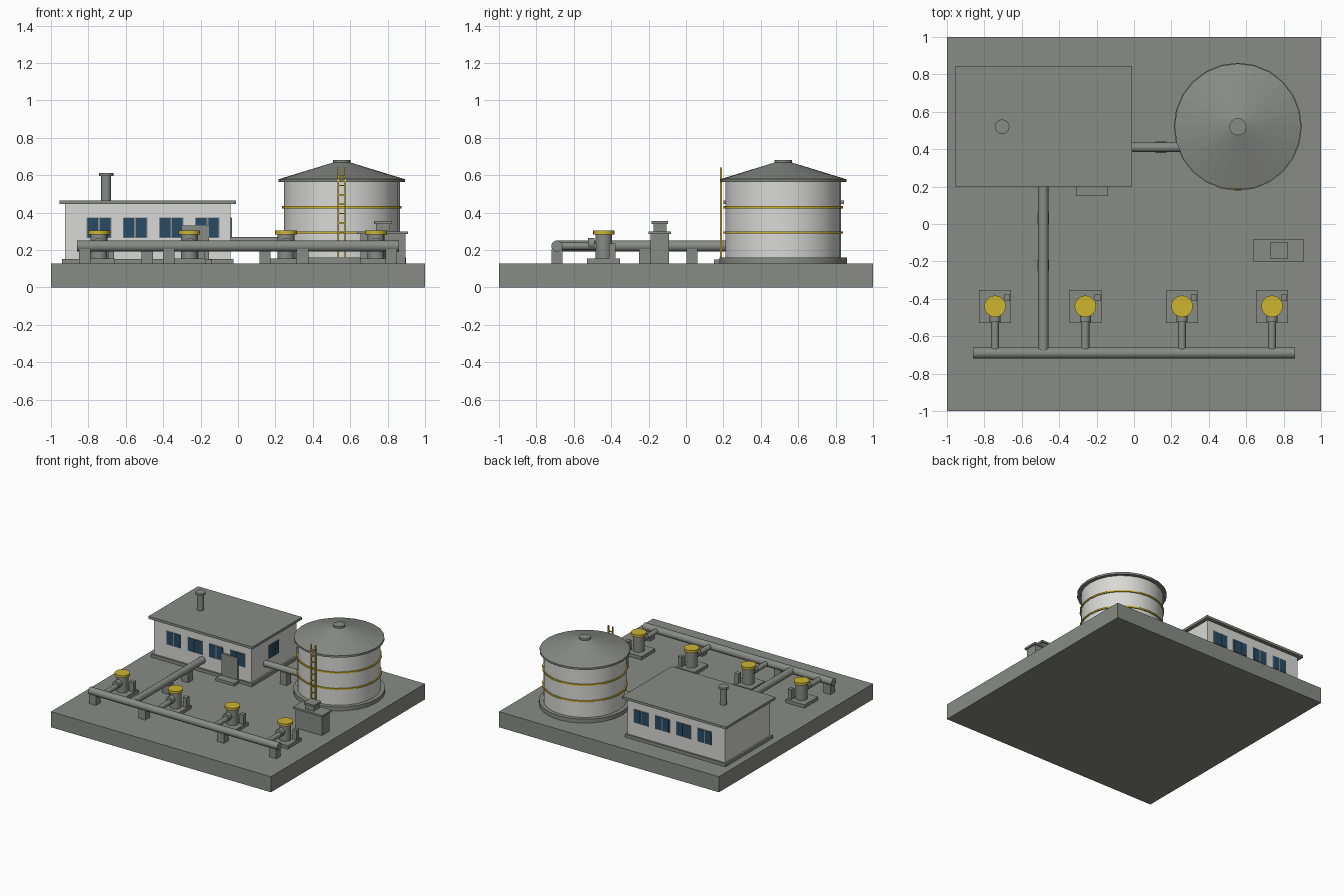
import bpy
import math
from mathutils import Vector

cube = bpy.data.objects.get("Cube")
if cube:
    bpy.data.objects.remove(cube, do_unlink=True)


def material(name, rgb):
    m = bpy.data.materials.new(name)
    m.use_nodes = True
    m.diffuse_color = (*rgb, 1)
    m.node_tree.nodes["Principled BSDF"].inputs["Base Color"].default_value = (*rgb, 1)
    return m


GREY = material("concrete grey", (0.25, 0.26, 0.24))
WHITE = material("pale wall", (0.69, 0.69, 0.68))
YELLOW = material("safety yellow", (0.62, 0.46, 0.03))
BLUE = material("window blue", (0.02, 0.07, 0.13))


def finish(name, mat, smooth=False):
    o = bpy.context.object
    o.name = name
    o.data.materials.append(mat)
    if smooth:
        bpy.ops.object.shade_smooth_by_angle(angle=math.radians(35))
    return o


def box(name, x, y, z, mat=GREY):
    """Box from (low, high) ranges on each axis."""
    bpy.ops.mesh.primitive_cube_add(size=1, location=[sum(r) / 2 for r in (x, y, z)])
    o = bpy.context.object
    o.scale = [r[1] - r[0] for r in (x, y, z)]
    bpy.ops.object.transform_apply(location=False, rotation=False, scale=True)
    return finish(name, mat)


def around(c, size):
    return (c - size / 2, c + size / 2)


def rod(name, a, b, r, mat=GREY, sides=16, r2=None, smooth=True):
    """Cylinder or cone frustum from point a to point b."""
    a, b = Vector(a), Vector(b)
    bpy.ops.mesh.primitive_cone_add(vertices=sides, radius1=r, radius2=r if r2 is None else r2,
                                    depth=(b - a).length, location=(a + b) / 2)
    bpy.context.object.rotation_euler = (b - a).to_track_quat("Z", "Y").to_euler()
    return finish(name, mat, smooth)


def upright(name, x, y, z0, z1, r, mat=GREY, sides=16, r2=None, smooth=True):
    return rod(name, (x, y, z0), (x, y, z1), r, mat, sides, r2, smooth)


G = 0.128  # ground level
box("base_slab", (-1, 1), (-1, 1), (0, G))

# Control building
X0, X1, Y0, Y1 = -0.925, -0.04, 0.23, 0.815
box("building_plinth", (X0 - 0.015, X1 + 0.015), (Y0 - 0.015, Y1 + 0.015), (G, 0.153))
box("building_walls", (X0, X1), (Y0, Y1), (G, 0.447), WHITE)
box("building_roof", (X0 - 0.03, X1 + 0.03), (Y0 - 0.03, Y1 + 0.03), (0.445, 0.465))
upright("vent_pipe", -0.705, 0.52, 0.46, 0.6, 0.027)
upright("vent_cap", -0.705, 0.52, 0.595, 0.612, 0.039)

# Windows: thin grey frame with two glass panes
WZ = (0.267, 0.37)
FZ = (0.263, 0.374)
for i in range(4):
    cx = -0.743 + i * 0.193
    for side, y in (("front", Y0), ("back", Y1)):
        box(side + "_window_frame", around(cx, 0.132), around(y, 0.008), FZ)
        for s in (-1, 1):
            box(side + "_window_pane", around(cx + s * 0.033, 0.056), around(y, 0.014), WZ, BLUE)
box("side_window_frame", around(X1, 0.008), around(0.52, 0.132), FZ)
for s in (-1, 1):
    box("side_window_pane", around(X1, 0.014), around(0.52 + s * 0.033, 0.056), WZ, BLUE)

# Entrance
box("door", (-0.3, -0.155), (0.215, 0.235), (G, 0.33))
box("door_step", (-0.31, -0.14), (0.15, 0.235), (G, 0.15))

# Storage tank
TX, TY = 0.555, 0.52
upright("tank_base_ring", TX, TY, G, 0.16, 0.342, sides=24)
upright("tank_wall", TX, TY, 0.15, 0.57, 0.31, WHITE, 24)
for z in (0.293, 0.428):
    upright("tank_band", TX, TY, z - 0.006, z + 0.006, 0.319, YELLOW, 24)
upright("tank_roof_rim", TX, TY, 0.563, 0.579, 0.338, sides=24)
upright("tank_roof_cone", TX, TY, 0.579, 0.668, 0.335, sides=24, r2=0.045, smooth=False)
upright("tank_roof_cap", TX, TY, 0.663, 0.682, 0.046)

# Tank ladder
LY = 0.187
for s in (-1, 1):
    box("ladder_rail", around(TX + s * 0.019, 0.009), around(LY, 0.01), (0.16, 0.64), YELLOW)
for i in range(9):
    box("ladder_rung", around(TX, 0.038), around(LY, 0.007), around(0.195 + i * 0.05, 0.007), YELLOW)

# Pipework
PZ, MY, CX = 0.221, -0.69, -0.485
rod("manifold_pipe", (-0.86, MY, PZ), (0.86, MY, PZ), 0.03)
rod("building_pipe", (CX, MY, PZ), (CX, 0.24, PZ), 0.029)
rod("tank_pipe", (X1 - 0.01, 0.41, 0.243), (0.28, 0.41, 0.243), 0.026)
for x in (-0.82, -0.37, 0.345, 0.82):
    box("manifold_support", around(x, 0.062), around(MY, 0.058), (G, 0.205))
for y in (-0.22, 0.032):
    box("building_pipe_support", around(CX, 0.062), around(y, 0.06), (G, 0.205))
box("tank_pipe_support", around(0.145, 0.06), around(0.41, 0.06), (G, 0.23))

# Pumps on pads
PY = -0.44
for x in (-0.743, -0.26, 0.257, 0.738):
    box("pump_pad", around(x, 0.172), around(PY - 0.002, 0.176), (G, 0.155))
    upright("pump_body", x, PY, 0.15, 0.287, 0.045)
    upright("pump_cover", x, PY, 0.284, 0.304, 0.058, YELLOW)
    rod("pump_pipe", (x, PY, PZ), (x, MY, PZ), 0.021)
    rod("pump_flange", (x, -0.488, 0.235), (x, -0.525, 0.235), 0.03)
    box("pump_junction_box", around(x + 0.064, 0.034), around(-0.395, 0.036), (0.15, 0.235))

# Equipment cabinet with rooftop unit
box("cabinet_body", (0.655, 0.895), (-0.19, -0.09), (G, 0.29))
box("cabinet_lid", (0.64, 0.908), (-0.2, -0.08), (0.285, 0.3))
box("cabinet_vent", around(0.775, 0.075), around(-0.14, 0.07), (0.3, 0.345))
box("cabinet_vent_cap", around(0.775, 0.095), around(-0.14, 0.09), (0.34, 0.356))
